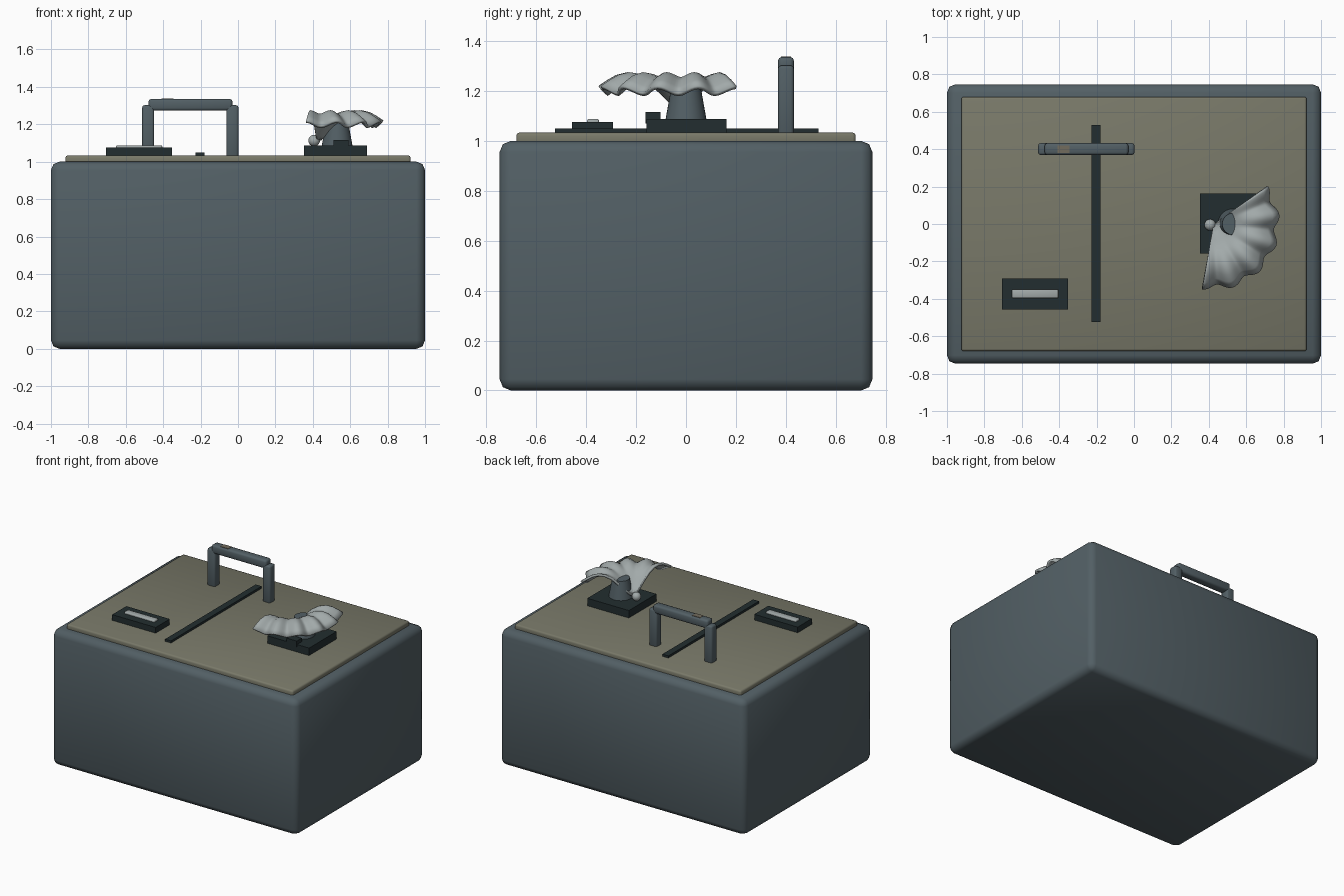
import bpy, bmesh, math

if "Cube" in bpy.data.objects:
    bpy.data.objects.remove(bpy.data.objects["Cube"])


def material(name, rgb):
    m = bpy.data.materials.new(name)
    m.diffuse_color = (*rgb, 1)
    m.use_nodes = True
    m.node_tree.nodes["Principled BSDF"].inputs["Base Color"].default_value = m.diffuse_color
    return m


SLATE = material("slate", (0.085, 0.115, 0.13))
OLIVE = material("olive grey", (0.19, 0.19, 0.14))
DARK = material("dark teal", (0.016, 0.027, 0.029))
PALE = material("pale grey", (0.36, 0.40, 0.40))
TAN = material("tan", (0.17, 0.15, 0.11))


def finish(name, bm, mat, angle=35):
    bmesh.ops.recalc_face_normals(bm, faces=bm.faces)
    me = bpy.data.meshes.new(name)
    bm.to_mesh(me)
    bm.free()
    me.materials.append(mat)
    ob = bpy.data.objects.new(name, me)
    bpy.context.collection.objects.link(ob)
    bpy.ops.object.select_all(action='DESELECT')
    ob.select_set(True)
    bpy.context.view_layer.objects.active = ob
    bpy.ops.object.shade_smooth_by_angle(angle=math.radians(angle))
    return ob


def box(name, xs, ys, zs, mat, bevel=0, segments=2):
    bm = bmesh.new()
    bmesh.ops.create_cube(bm, size=1)
    for v in bm.verts:
        v.co = [sum(r) / 2 + c * (r[1] - r[0]) for c, r in zip(v.co, (xs, ys, zs))]
    if bevel:
        bmesh.ops.bevel(bm, geom=bm.edges[:], offset=bevel, segments=segments,
                        profile=0.5, affect='EDGES')
    return finish(name, bm, mat, 50)


# case and lid
box("case", (-1, 1), (-0.747, 0.747), (0, 1), SLATE, 0.045)
box("lid", (-0.923, 0.923), (-0.68, 0.68), (0.98, 1.033), OLIVE, 0.012)

# lid fittings
box("centre_strip", (-0.227, -0.179), (-0.525, 0.53), (1.02, 1.049), DARK)
box("latch_base", (-0.706, -0.352), (-0.456, -0.292), (1.02, 1.075), DARK)
box("latch_bar", (-0.652, -0.405), (-0.396, -0.349), (1.06, 1.088), PALE, 0.006)

# handle
for side, x in (("left", -0.48), ("right", -0.03)):
    box("handle_post_" + side, (x - 0.032, x + 0.032), (0.369, 0.432),
        (1.02, 1.302), SLATE, 0.012)
box("handle_grip", (-0.478, -0.03), (0.369, 0.432), (1.273, 1.336), SLATE, 0.014)
box("grip_band", (-0.41, -0.345), (0.38, 0.421), (1.33, 1.338), TAN)

# shell stand
box("stand_base", (0.352, 0.69), (-0.158, 0.163), (1.02, 1.088), DARK)
box("stand_tab", (0.51, 0.592), (-0.162, -0.103), (1.07, 1.115), DARK)
bm = bmesh.new()
bmesh.ops.create_cone(bm, cap_ends=True, segments=32, radius1=0.083,
                      radius2=0.058, depth=0.14)
bmesh.ops.translate(bm, verts=bm.verts, vec=(0.53, 0, 1.15))
finish("stand_stem", bm, SLATE)

# scalloped shell fan: a radial profile swept through an arc with ridges
PROFILE = [(0.04, 1.12), (0.15, 1.145), (0.28, 1.19), (0.42, 1.232), (0.55, 1.253),
           (0.68, 1.258), (0.8, 1.246), (0.9, 1.225), (1.0, 1.2)]
STEPS, LOBES = 60, 5
bm = bmesh.new()
rows = []
for i in range(STEPS + 1):
    t = i / STEPS
    a = math.radians(-100 + 135 * t)
    ridge = math.cos(2 * math.pi * LOBES * t)
    row = []
    for f, z in PROFILE:
        r = f * (0.335 + 0.016 * ridge)
        row.append(bm.verts.new((0.425 + r * math.cos(a), r * math.sin(a),
                                 z + 0.014 * f * ridge)))
    rows.append(row)
for p, q in zip(rows, rows[1:]):
    for j in range(len(PROFILE) - 1):
        bm.faces.new((p[j], q[j], q[j + 1], p[j + 1]))
shell = finish("shell_fan", bm, PALE, 60)
mod = shell.modifiers.new("thickness", 'SOLIDIFY')
mod.thickness = 0.016
mod.offset = 0

# shell knob at the hinge
bm = bmesh.new()
bmesh.ops.create_uvsphere(bm, u_segments=20, v_segments=12, radius=0.031)
bmesh.ops.translate(bm, verts=bm.verts, vec=(0.407, -0.005, 1.113))
finish("shell_knob", bm, PALE)
